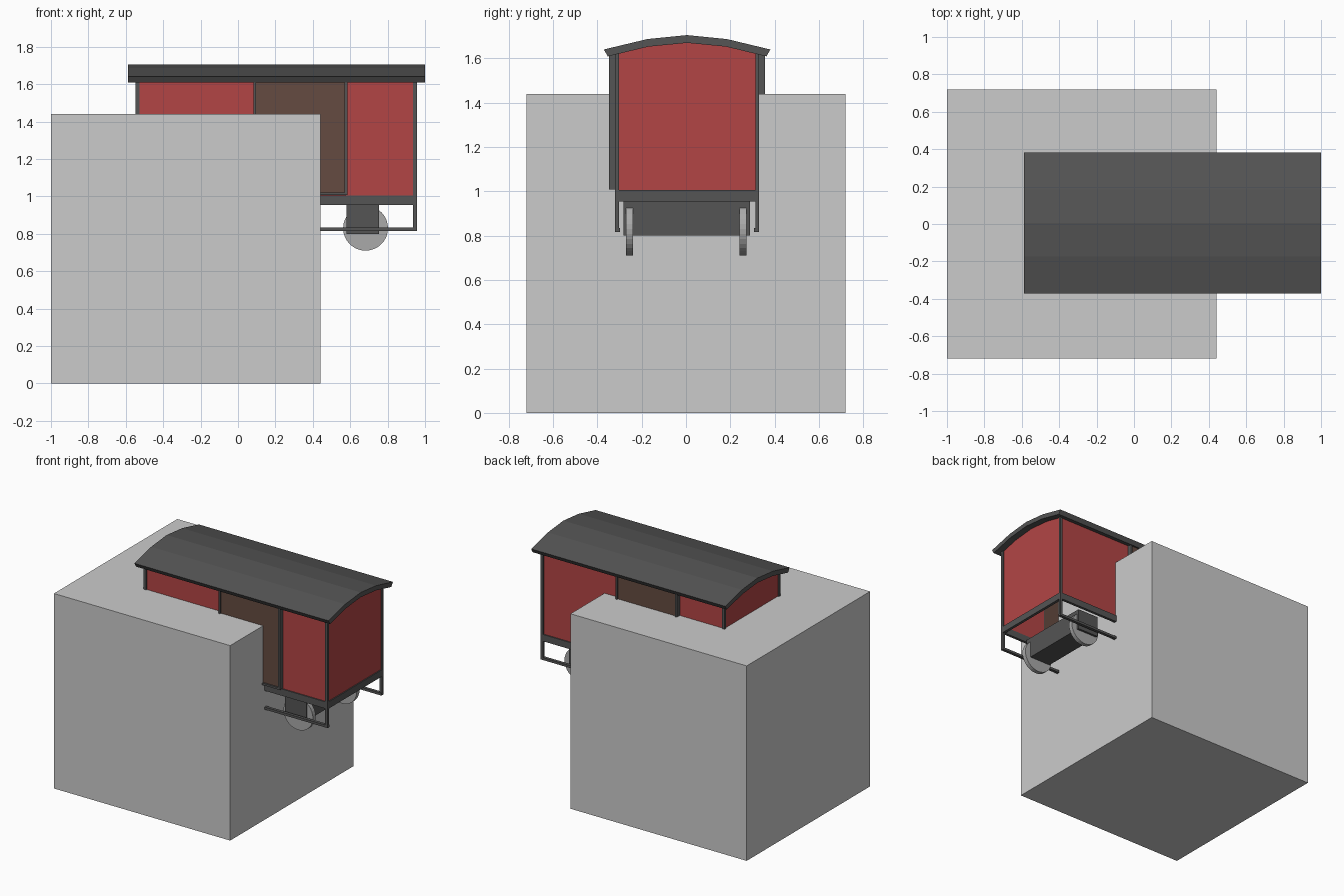
import bpy, bmesh
from math import pi
from mathutils import Matrix

if "Cube" in bpy.data.objects:
    bpy.data.objects.remove(bpy.data.objects["Cube"])

WAGON = Matrix.Translation((0.205, 0.005, 0))   # wagon centre
TURN = Matrix.Rotation(pi, 4, 'Z')


def material(name, rgb):
    m = bpy.data.materials.new(name)
    m.diffuse_color = (*rgb, 1)
    m.use_nodes = True
    m.node_tree.nodes["Principled BSDF"].inputs["Base Color"].default_value = m.diffuse_color
    return m


DARK = material("dark_iron", (0.09, 0.09, 0.09))
RED = material("red_paint", (0.45, 0.06, 0.06))
BROWN = material("brown_wood", (0.13, 0.07, 0.052))
STEEL = material("wheel_steel", (0.4, 0.4, 0.4))


def finish(name, bm, mat, matrix, twin=False):
    me = bpy.data.meshes.new(name)
    bmesh.ops.recalc_face_normals(bm, faces=bm.faces)
    bm.to_mesh(me)
    bm.free()
    if mat:
        me.materials.append(mat)
    # twin: second copy turned half a circle about the wagon centre
    for i, mx in enumerate([matrix, matrix @ TURN][:2 if twin else 1]):
        o = bpy.data.objects.new(name + ("_opposite" if i else ""), me)
        o.matrix_world = mx
        bpy.context.collection.objects.link(o)


def box(name, x, y, z, mat=None, matrix=WAGON, twin=True):
    bm = bmesh.new()
    bmesh.ops.create_cube(bm, size=1)
    for v in bm.verts:
        v.co = [(a + b) / 2 + c * (b - a) for (a, b), c in zip((x, y, z), v.co)]
    finish(name, bm, mat, matrix, twin)


def extrude_x(name, profile, x0, x1, mat, twin=False):
    bm = bmesh.new()
    f = bm.faces.new([bm.verts.new((x0, y, z)) for y, z in profile])
    r = bmesh.ops.extrude_face_region(bm, geom=[f])
    for v in r["geom"]:
        if isinstance(v, bmesh.types.BMVert):
            v.co.x = x1
    finish(name, bm, mat, WAGON, twin)


# big block the wagon is sunk into
box("block", (-1, 0.44), (-0.72, 0.72), (0, 1.44), matrix=Matrix(), twin=False)

# roof shell with a five-point arch
top = [(-0.376, 1.64), (-0.18, 1.687), (0, 1.705), (0.18, 1.687), (0.376, 1.64)]
under = [(0.358, 1.609), (0.175, 1.653), (0, 1.67), (-0.175, 1.653), (-0.358, 1.609)]
extrude_x("roof", top + under, -0.792, 0.794, DARK)

# arched end walls
gable = [(-0.315, 0.99), (0.315, 0.99), (0.315, 1.625), (0.175, 1.658),
         (0, 1.675), (-0.175, 1.658), (-0.315, 1.625)]
extrude_x("end_wall", gable, 0.735, 0.743, RED, twin=True)

# side walls either side of the door
for n, x in (("long", (-0.74, -0.11)), ("short", (0.37, 0.74))):
    box("side_wall_" + n, x, (-0.317, -0.309), (0.99, 1.625), RED)

# sliding door with its frame
box("door", (-0.112, 0.372), (-0.34, -0.312), (1.015, 1.618), BROWN)
for n, x in (("left", (-0.122, -0.11)), ("right", (0.365, 0.38))):
    box("door_post_" + n, x, (-0.352, -0.309), (1.01, 1.62), DARK)
box("door_bottom_rail", (-0.12, 0.38), (-0.352, -0.309), (1.008, 1.022), DARK)

# sill ring, corner posts and lower step rails
box("side_sill", (-0.75, 0.75), (-0.325, -0.305), (0.955, 1.005), DARK)
box("end_sill", (0.73, 0.751), (-0.324, 0.324), (0.955, 1.005), DARK)
for n, y in (("front", (-0.325, -0.308)), ("back", (0.308, 0.325))):
    box("corner_post_" + n, (0.731, 0.752), y, (0.82, 1.625), DARK)
box("step_rail", (-0.752, 0.752), (-0.325, -0.303), (0.816, 0.834), DARK)

# axle boxes and wheels
box("axle_box", (0.375, 0.55), (-0.286, 0.284), (0.80, 0.957), DARK)
for n, y in (("front", -0.26), ("back", 0.252)):
    bm = bmesh.new()
    bmesh.ops.create_cone(bm, cap_ends=True, segments=32, radius1=0.12, radius2=0.12, depth=0.032,
                          matrix=Matrix.Translation((0.477, y, 0.83)) @ Matrix.Rotation(pi / 2, 4, 'X'))
    finish("wheel_" + n, bm, STEEL, WAGON, twin=True)
